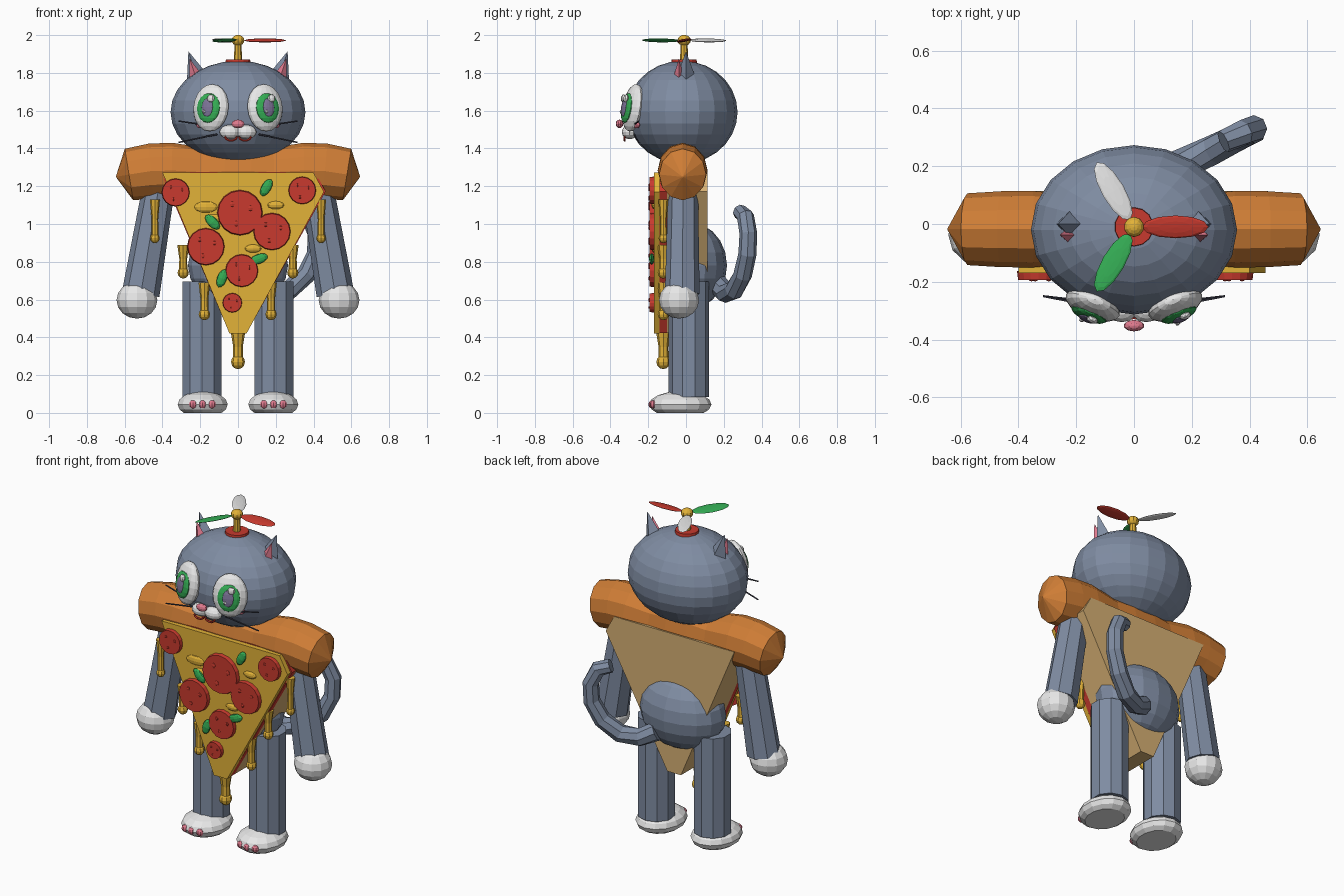
import bpy, bmesh, math
from mathutils import Vector, Matrix, Euler

if "Cube" in bpy.data.objects:
    bpy.data.objects.remove(bpy.data.objects["Cube"])


def mat(name, r, g, b):
    m = bpy.data.materials.new(name)
    m.diffuse_color = [(c / 255 / 12.92 if c < 10 else ((c / 255 + .055) / 1.055) ** 2.4) for c in (r, g, b)] + [1]
    m.use_nodes = True
    m.node_tree.nodes["Principled BSDF"].inputs["Base Color"].default_value = m.diffuse_color
    return m


FUR = mat("fur grey", 127, 140, 162)
WHITE = mat("white", 240, 240, 240)
PINK = mat("pink", 224, 122, 142)
GREEN = mat("green", 52, 172, 84)
RED = mat("red", 200, 58, 46)
CHEESE = mat("cheese yellow", 226, 178, 56)
CRUST = mat("crust orange", 208, 126, 54)
DOUGH = mat("dough tan", 214, 176, 116)
DARK = mat("dark", 60, 62, 76)
PUPIL = mat("pupil purple", 124, 114, 150)


def finish(name, bm, m):
    bmesh.ops.recalc_face_normals(bm, faces=bm.faces)
    me = bpy.data.meshes.new(name)
    bm.to_mesh(me)
    bm.free()
    me.materials.append(m)
    ob = bpy.data.objects.new(name, me)
    bpy.context.collection.objects.link(ob)
    return ob


def ball(name, loc, size, m, rot=(0, 0, 0), seg=12, rings=8, floor=None):
    bm = bmesh.new()
    M = Matrix.LocRotScale(Vector(loc), Euler(rot), Vector(size))
    bmesh.ops.create_uvsphere(bm, u_segments=seg, v_segments=rings, radius=1, matrix=M)
    if floor is not None:
        geom = bm.verts[:] + bm.edges[:] + bm.faces[:]
        bmesh.ops.bisect_plane(bm, geom=geom, plane_co=(0, 0, floor), plane_no=(0, 0, -1), clear_outer=True)
        bmesh.ops.holes_fill(bm, edges=[e for e in bm.edges if e.is_boundary])
    return finish(name, bm, m)


def cone(name, loc, r1, r2, h, m, seg=10, rot=(0, 0, 0), scale=(1, 1, 1)):
    bm = bmesh.new()
    M = Matrix.LocRotScale(Vector(loc), Euler(rot), Vector(scale))
    bmesh.ops.create_cone(bm, cap_ends=True, segments=seg, radius1=r1, radius2=r2, depth=h, matrix=M)
    return finish(name, bm, m)


def tube(name, pts, radii, m, sides=8, flat=1.0):
    """Sweep a polygon along a path; flat squashes it along its first side axis."""
    bm = bmesh.new()
    pts = [Vector(p) for p in pts]
    rings = []
    for i, p in enumerate(pts):
        d = (pts[min(i + 1, len(pts) - 1)] - pts[max(i - 1, 0)]).normalized()
        u = Vector((0, 1, 0))
        u = (u - d * u.dot(d)).normalized()
        v = d.cross(u)
        rings.append([bm.verts.new(p + radii[i] * (u * flat * math.cos(t) + v * math.sin(t)))
                      for t in (2 * math.pi * k / sides for k in range(sides))])
    for a, b in zip(rings, rings[1:]):
        for k in range(sides):
            j = (k + 1) % sides
            bm.faces.new((a[k], a[j], b[j], b[k]))
    bm.faces.new(rings[0])
    bm.faces.new(rings[-1])
    return finish(name, bm, m)


def slab(name, outline, y0, y1, m):
    bm = bmesh.new()
    f = bm.faces.new([bm.verts.new((x, y0, z)) for x, z in outline])
    ext = bmesh.ops.extrude_face_region(bm, geom=[f])["geom"]
    bmesh.ops.translate(bm, vec=(0, y1 - y0, 0), verts=[v for v in ext if isinstance(v, bmesh.types.BMVert)])
    return finish(name, bm, m)


# head and belly
ball("head", (0, -.02, 1.592), (.357, .293, .272), FUR, seg=20, rings=14)
ball("belly", (0, .03, .78), (.265, .187, .225), FUR, seg=16, rings=10)

# pizza slice layers
slice_shape = [(-.40, 1.272), (.40, 1.272), (.455, 1.17), (.045, .42), (-.045, .42)]
wide_shape = [(x * 1.02, z + .003) for x, z in slice_shape]
slab("cheese_layer", slice_shape, -.17, -.14, CHEESE)
slab("sauce_layer", wide_shape, -.14, -.10, RED)
slab("dough_layer", wide_shape, -.10, .115, DOUGH)

# crust roll
half = [(.645, 1.25, .004), (.577, 1.262, .138), (.46, 1.28, .146), (.35, 1.283, .147),
        (.19, 1.275, .13), (.07, 1.28, .14)]
prof = [(-x, z, r) for x, z, r in half] + half[::-1]
tube("crust", [(x, -.018, z) for x, z, r in prof], [r for x, z, r in prof], CRUST, sides=12, flat=.9)

# pepperoni with small raised spots
for x, z, r in [(-.33, 1.167, .075), (.34, 1.178, .074), (.01, 1.06, .122), (-.17, .88, .1),
                (.18, .96, .1), (.02, .753, .088), (-.03, .583, .052)]:
    cone("pepperoni", (x, -.178, z), r, r * .95, .03, RED, 16, (math.pi / 2, 0, 0))
    for a in (.4, 2.3, 4.4):
        ball("pepperoni_spot", (x + r * .5 * math.cos(a), -.193, z + r * .5 * math.sin(a)),
             (r * .12, .006, r * .12), RED, seg=6, rings=4)

# basil leaves (x, z, tilt) and cheese bubbles
for x, z, a in [(.15, 1.193, 60), (-.135, 1.01, -45), (.11, .815, 20), (-.085, .712, 70)]:
    ball("basil_leaf", (x, -.182, z), (.05, .014, .026), GREEN, (0, -math.radians(a), 0), 8, 6)
for x, z, r in [(-.17, 1.09, .07), (-.13, 1.03, .05), (.08, .87, .05), (.2, 1.1, .05)]:
    ball("cheese_bubble", (x, -.165, z), (r, .018, r * .45), CHEESE, seg=8, rings=6)

# cheese drips
for x, top, low, r in [(-.44, 1.13, .925, .022), (.44, 1.13, .925, .022), (-.29, .89, .742, .026),
                       (.29, .89, .742, .026), (-.178, .69, .522, .026), (.175, .69, .522, .026),
                       (0, .43, .27, .032)]:
    tube("cheese_drip", [(x, -.12, top), (x, -.12, (top + low) / 2), (x, -.12, low)],
         [r * 1.2, r * .8, r * .85], CHEESE)
    ball("drip_end", (x, -.12, low), (r * 1.15, r * 1.15, r * 1.2), CHEESE, seg=8, rings=6)

# limbs, ears and face, one side at a time
for s in (-1, 1):
    cone("leg", (s * .19, .015, .39), .108, .108, .61, FUR, 10)
    ball("foot", (s * .187, -.03, .045), (.136, .165, .07), WHITE, seg=14, rings=8, floor=0)
    for dx in (-.05, 0, .05):
        y = -.18 if dx == 0 else -.172
        ball("toe_bean", (s * .188 + dx, y, .045), (.021, .019, .022), PINK, seg=8, rings=6)
    tube("arm", [(s * .415, -.015, 1.22), (s * .515, -.02, .63)], [.085, .1], FUR, 8, .92)
    ball("hand", (s * .535, -.037, .597), (.108, .106, .098), WHITE, seg=12, rings=8)

    # ears
    tilt = (0, s * .32, 0)
    cone("ear", (s * .228, 0, 1.81), .085, 0, .22, FUR, 4, tilt, (1, .9, 1))
    cone("ear_inner", (s * .228, -.038, 1.79), .062, 0, .18, PINK, 4, tilt, (1, .8, 1))

    # eyes: parts placed along the eye's own forward axis
    rot = (-.16, 0, s * .38)
    E = Matrix.LocRotScale(Vector((s * .143, -.28, 1.615)), Euler(rot), None)
    ball("eye_white", E.translation, (.1, .046, .127), WHITE, rot, 16, 10)
    ball("iris", E @ Vector((0, -.034, -.006)), (.066, .022, .08), GREEN, rot, 14, 8)
    ball("pupil", E @ Vector((0, -.05, -.006)), (.034, .012, .05), PUPIL, rot, 12, 6)
    ball("eye_glint", E @ Vector((.018, -.056, .042)), (.021, .012, .021), WHITE, rot, 8, 6)
    ball("eye_small_glint", E @ Vector((-.016, -.06, -.03)), (.009, .006, .009), WHITE, rot, 6, 4)

    # muzzle, mouth, cheeks and whiskers
    ball("muzzle", (s * .043, -.298, 1.487), (.055, .042, .038), WHITE, seg=12, rings=8)
    arc = [math.radians(a) for a in (180, 216, 252, 288, 324, 360)]
    tube("mouth", [(s * .037 + .032 * math.cos(a), -.325, 1.463 + .022 * math.sin(a)) for a in arc],
         [.006] * 6, RED, 6)
    ball("cheek", (s * .2, -.262, 1.525), (.026, .014, .018), PINK, (0, 0, s * .6), 8, 6)
    tube("whisker_upper", [(s * .13, -.285, 1.518), (s * .315, -.25, 1.545)], [.005, .004], DARK, 5)
    tube("whisker_lower", [(s * .11, -.275, 1.475), (s * .315, -.25, 1.432)], [.005, .004], DARK, 5)
ball("nose", (0, -.352, 1.53), (.036, .02, .023), PINK, seg=10, rings=6)

# tail
tail = [(.08, .17, .68), (.17, .21, .635), (.27, .255, .65), (.36, .30, .73), (.412, .325, .84),
        (.415, .33, .95), (.375, .315, 1.04), (.31, .285, 1.065)]
tube("tail", tail, [.055, .053, .052, .05, .048, .047, .046, .04], FUR, 8)

# propeller hat
cone("hat_base", (0, -.01, 1.857), .069, .066, .03, RED, 14)
cone("hat_stem", (0, -.01, 1.91), .022, .018, .1, CHEESE, 8)
ball("hat_hub", (0, -.01, 1.972), (.035, .035, .029), CHEESE, seg=10, rings=8)
for deg, m in [(0, RED), (120, WHITE), (240, GREEN)]:
    a = math.radians(deg)
    ball("propeller_blade", (.143 * math.cos(a), -.01 + .143 * math.sin(a), 1.972),
         (.115, .04, .008), m, (.18, 0, a), 12, 6)
